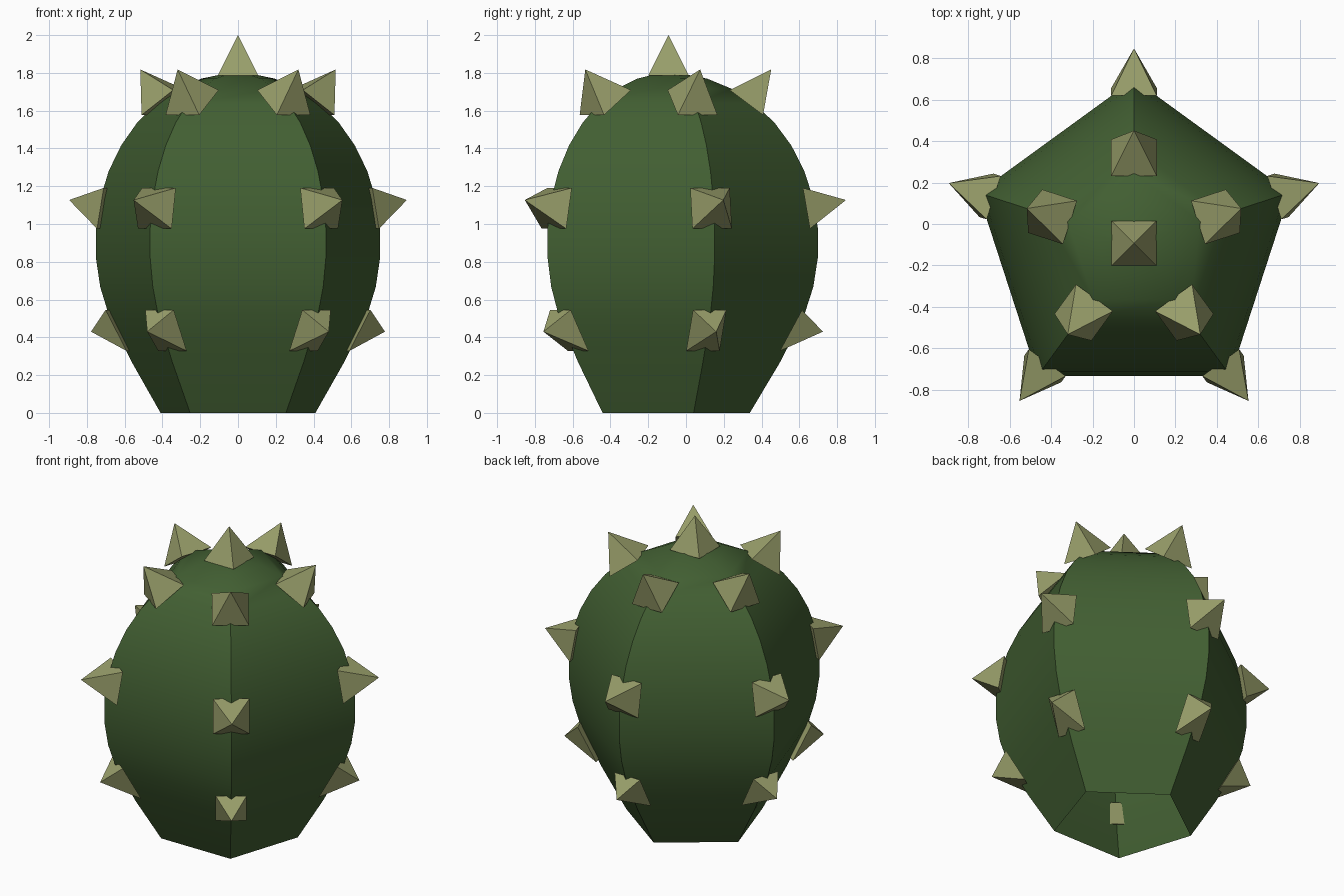
import bpy, bmesh, math
from mathutils import Vector

if "Cube" in bpy.data.objects:
    bpy.data.objects.remove(bpy.data.objects["Cube"])

CY = -0.093          # plant axis in y
SIDES = 5
ANGLES = [math.radians(90 + 72 * k) for k in range(SIDES)]


def material(name, rgb):
    m = bpy.data.materials.new(name)
    m.diffuse_color = (*rgb, 1)
    m.use_nodes = True
    m.node_tree.nodes["Principled BSDF"].inputs["Base Color"].default_value = m.diffuse_color
    return m


GREEN = material("cactus green", (0.054, 0.114, 0.032))
STRAW = material("pale olive spine", (0.314, 0.342, 0.144))


def finish(bm, name, mat):
    me = bpy.data.meshes.new(name)
    bm.to_mesh(me)
    bm.free()
    me.materials.append(mat)
    ob = bpy.data.objects.new(name, me)
    bpy.context.collection.objects.link(ob)
    return ob


def polar(a, r, z, side=0.0):
    """Point at radius r along angle a, shifted sideways."""
    return Vector((r * math.cos(a) - side * math.sin(a),
                   CY + r * math.sin(a) + side * math.cos(a), z))


# Body: five-sided egg with smooth vertical curve, sharp ridges, open underside
profile = [(0.431, 0.0), (0.592, 0.27)]
for deg in range(-35, 86, 10):
    t = math.radians(deg)
    profile.append((0.794 * math.cos(t), 0.9 + 0.9 * math.sin(t)))
bm = bmesh.new()
rings = [[bm.verts.new(polar(a, r, z)) for a in ANGLES] for r, z in profile]
for lo, hi in zip(rings, rings[1:]):
    for i in range(SIDES):
        j = (i + 1) % SIDES
        bm.faces.new((lo[i], lo[j], hi[j], hi[i]))
top = bm.verts.new((0, CY, 1.8))
for i in range(SIDES):
    bm.faces.new((rings[-1][i], rings[-1][(i + 1) % SIDES], top))
bm.normal_update()
for f in bm.faces:
    f.smooth = True
for e in bm.edges:
    e.smooth = e.calc_face_angle(0) < math.radians(35)
finish(bm, "cactus_body", GREEN)


def spine(name, a, upper, lower, half, tip):
    """Four-sided spike: base edges and tip given as (radius, z)."""
    bm = bmesh.new()
    base = [bm.verts.new(polar(a, *p, s)) for p, s in
            ((upper, -half), (upper, half), (lower, half), (lower, -half))]
    apex = bm.verts.new(polar(a, *tip))
    bm.faces.new(base)
    for i in range(4):
        bm.faces.new((base[i], apex, base[(i + 1) % 4]))
    bmesh.ops.recalc_face_normals(bm, faces=bm.faces)
    finish(bm, name, STRAW)


# Three rows of spines along the ridges, plus one on the crown
rows = {
    "low_spine": ((0.707, 0.545), (0.590, 0.328), 0.093, (0.818, 0.430)),
    "middle_spine": ((0.712, 1.191), (0.749, 0.975), 0.11, (0.940, 1.127)),
    "upper_spine": ((0.325, 1.709), (0.501, 1.577), 0.11, (0.544, 1.818)),
}
for name, dims in rows.items():
    for k, a in enumerate(ANGLES):
        spine(f"{name}_{k + 1}", a, *dims)
spine("crown_spine", math.radians(90), (-0.108, 1.785), (0.108, 1.785), 0.108, (0, 2.0))
